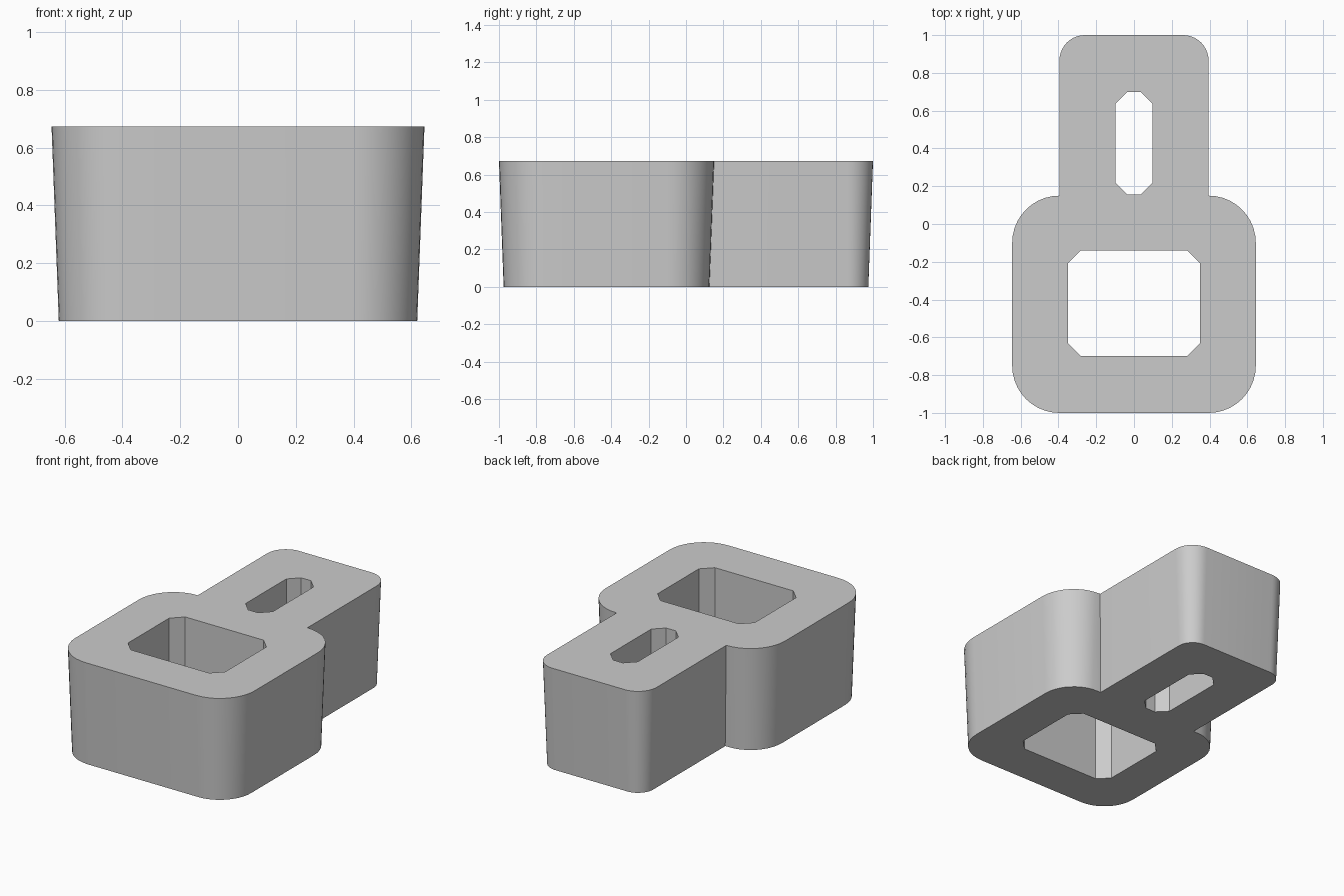
import bpy
import bmesh
from math import sin, cos, radians

HEIGHT = 0.672
DRAFT = 0.025          # how far the outer wall leans in at the base

cube = bpy.data.objects.get("Cube")
if cube:
    bpy.data.objects.remove(cube, do_unlink=True)


def arc(cx, cy, r, start, end, steps=10):
    angles = [radians(start + (end - start) * i / steps) for i in range(steps + 1)]
    return [(cx + r * cos(a), cy + r * sin(a)) for a in angles]


def outer_outline(inset):
    """Wide rounded body with a narrower rounded neck behind it."""
    r_body, r_neck = 0.25 - inset, 0.135 - inset
    half = arc(0.395, -0.75, r_body, -90, 0)
    half += arc(0.395, -0.10, r_body, 0, 90)[:-1]
    half.append((0.395 - inset, 0.15 - inset))       # inner corner at the neck
    half += arc(0.26, 0.865, r_neck, 0, 90)
    return half + [(-x, y) for x, y in reversed(half)]


def chamfered_outline(half_x, y0, y1, c):
    half = [(half_x - c, y0), (half_x, y0 + c), (half_x, y1 - c), (half_x - c, y1)]
    return half + [(-x, y) for x, y in reversed(half)]


# The base and top outlines of the outer wall and the two through holes
big_hole = chamfered_outline(0.35, -0.70, -0.14, 0.068)
slot = chamfered_outline(0.098, 0.155, 0.70, 0.063)
walls = [(outer_outline(DRAFT), outer_outline(0)), (big_hole, big_hole), (slot, slot)]

bm = bmesh.new()
base_edges, top_edges = [], []
for base, top in walls:
    low = [bm.verts.new((x, y, 0)) for x, y in base]
    high = [bm.verts.new((x, y, HEIGHT)) for x, y in top]
    for i in range(len(low)):
        j = (i + 1) % len(low)
        bm.faces.new((low[i], low[j], high[j], high[i]))
        base_edges.append(bm.edges.get((low[i], low[j])))
        top_edges.append(bm.edges.get((high[i], high[j])))

# Flat caps around the holes
for edges in (base_edges, top_edges):
    bmesh.ops.triangle_fill(bm, edges=edges, use_beauty=True)
bmesh.ops.recalc_face_normals(bm, faces=bm.faces)

mesh = bpy.data.meshes.new("block_with_holes")
bm.to_mesh(mesh)
bm.free()
block = bpy.data.objects.new("block_with_holes", mesh)
bpy.context.collection.objects.link(block)

# Plain grey
grey = bpy.data.materials.new("plain_grey")
grey.use_nodes = True
grey.diffuse_color = (0.6, 0.6, 0.6, 1)
grey.node_tree.nodes["Principled BSDF"].inputs["Base Color"].default_value = (0.6, 0.6, 0.6, 1)
mesh.materials.append(grey)

# Smooth rounded corners, crisp edges
bpy.ops.object.select_all(action='DESELECT')
block.select_set(True)
bpy.context.view_layer.objects.active = block
bpy.ops.object.shade_smooth_by_angle(angle=radians(30))
